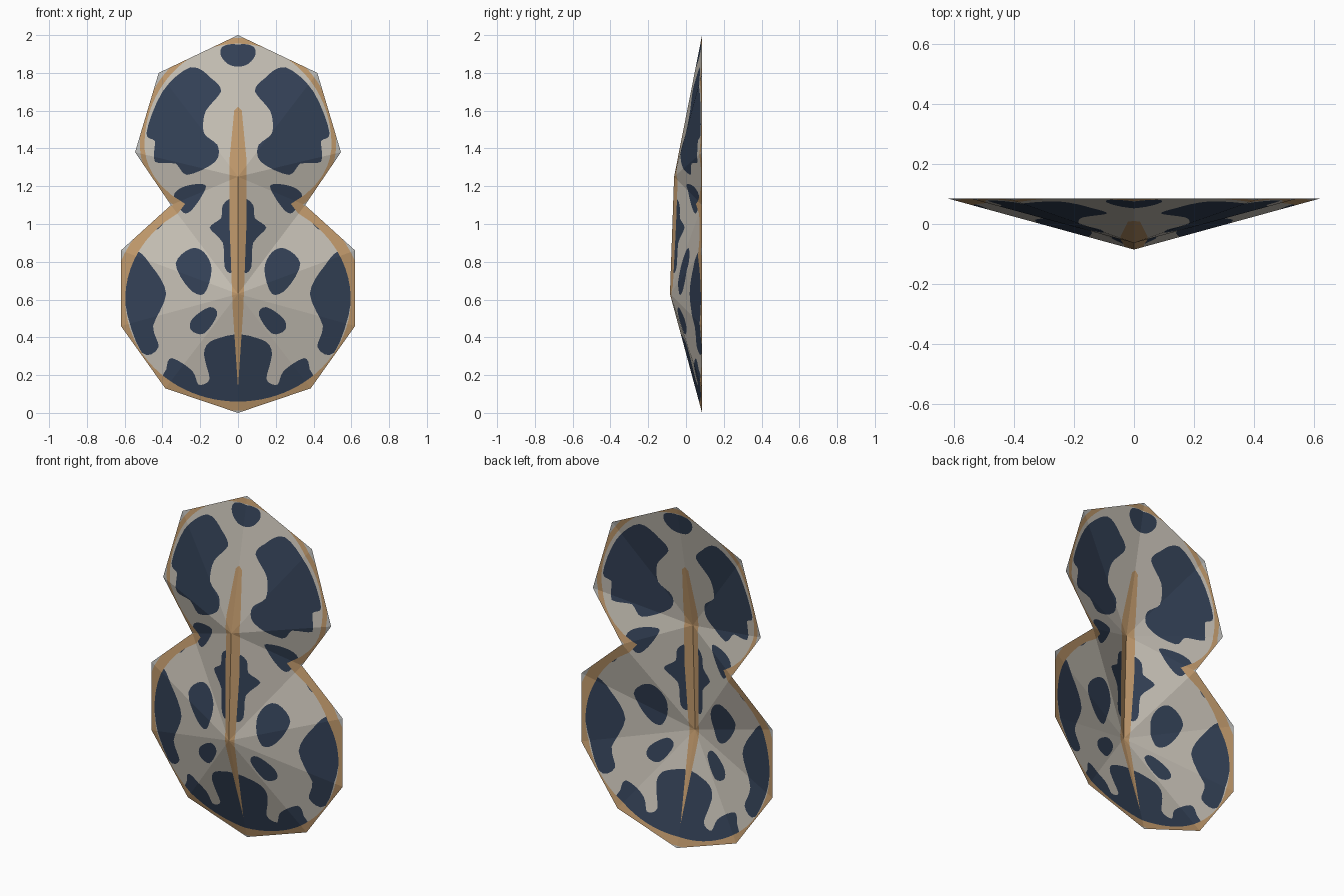
import bpy, bmesh
from math import sqrt, sin, pi
from mathutils import Vector
from mathutils.geometry import delaunay_2d_cdt

if "Cube" in bpy.data.objects:
    bpy.data.objects.remove(bpy.data.objects["Cube"])

BACK = 0.085                      # y of the outline
TOP_RISE, LOW_RISE = 0.148, 0.17  # how far the two hubs stand forward


def pts(*n):
    """Pairs of hundredths -> 2D points (x, z)."""
    return [Vector((a / 100, b / 100)) for a, b in zip(n[::2], n[1::2])]


def rounded(p):
    """Insert a smooth midpoint in every segment of a loop."""
    n = len(p)
    out = []
    for i in range(n):
        mid = (9 * (p[i] + p[(i + 1) % n]) - p[i - 1] - p[(i + 2) % n]) / 16
        out += [p[i], mid]
    return out


def blotch(*n):
    return rounded(rounded(pts(*n)))


def lobes(rx_top, up, down, rx_low, rz_low):
    """Half contour of an egg above an ellipse, sampled from top to bottom."""
    top, low = 1.42, 0.60

    def half(z, c, rx, rz):
        return rx * sqrt(max(0, 1 - ((z - c) / rz) ** 2))
    z_hi, z_lo = top + up, low - rz_low
    path = []
    for i in range(61):
        z = (z_hi + z_lo) / 2 + (z_hi - z_lo) / 2 * sin(pi / 2 - pi * i / 60)
        x = max(half(z, top, rx_top, up if z > top else down), half(z, low, rx_low, rz_low))
        path.append(Vector((x, z)))
    return path


def inside(q, poly):
    hit = False
    for a, b in zip(poly, poly[1:] + poly[:1]):
        if (a.y > q.y) != (b.y > q.y):
            if q.x < a.x + (q.y - a.y) * (b.x - a.x) / (b.y - a.y):
                hit = not hit
    return hit


def cross(a, b, c):
    return (b.x - a.x) * (c.y - a.y) - (b.y - a.y) * (c.x - a.x)


# Right half of the shield: outline and the two raised hubs on the spine
outline = pts(0, 200, 42, 180, 54.5, 138, 35.5, 110, 62, 86, 62, 46, 38.5, 13, 0, 0)
top_hub, low_hub = pts(0, 125, 0, 63)
facets = [(top_hub, outline[i], outline[i + 1]) for i in range(3)]
facets += [(low_hub, outline[i], outline[i + 1]) for i in range(3, 7)]
facets.append((top_hub, outline[3], low_hub))


def surface_y(q):
    """y of the faceted shell at (x, z)."""
    best, y = -9, BACK
    for a, b, c in facets:
        area = cross(a, b, c)
        w = (cross(q, b, c) / area, cross(a, q, c) / area, cross(a, b, q) / area)
        if min(w) > best:
            best = min(w)
            y = BACK - w[0] * (TOP_RISE if a is top_hub else LOW_RISE)
            if c is low_hub:
                y -= w[2] * LOW_RISE
    return y


# Painted areas: outer edge of the rim band, the pale field, the spine stripe
rim = lobes(0.52, 0.565, 0.42, 0.66, 0.588)
field = lobes(0.495, 0.535, 0.38, 0.597, 0.54)
stripe = pts(0, 162, 2, 160, 4.5, 134, 4.5, 100, 2.8, 55, 0, 13)

# Dark blotches, from top to bottom
crown = blotch(-9, 190, 0, 195, 8, 194, 9, 189, 4, 184, -4, 184)
shoulder = blotch(9, 170, 14, 177, 25, 183, 40, 170, 48.5, 148, 44, 144, 44, 133,
                  33, 132, 27, 126, 12, 133, 11, 142, 18, 148, 17, 160)
waist = blotch(18, 121, 28, 120, 34, 115, 29, 106, 24, 108, 18, 117)
speck = blotch(39, 102, 46, 102, 43, 97)
spine = blotch(2, 111, 8, 110, 9, 103, 15, 98, 8, 90, 7, 77, 2, 77)
belly = blotch(25, 87, 18, 85, 14, 76, 18, 63, 26, 66, 33, 79)
bean = blotch(15, 56, 11, 52, 18, 42, 25, 44, 24, 50)
side = blotch(55, 85, 46, 78, 38, 63, 45, 46, 42, 35, 51, 32, 60, 60)
foot = blotch(-12, 39, 12, 39, 18, 31, 15, 18, 21, 15, 24, 22, 35, 29, 38, 23, 38, 12, 0, 0)
spots = [crown, shoulder, waist, speck, spine, belly, bean, side, foot]

# Cut every facet edge and paint boundary into one flat triangulation
verts, edges = [], []


def add_line(p, closed):
    s = len(verts)
    verts.extend(v.copy() for v in p)
    edges.extend((s + i, s + i + 1) for i in range(len(p) - 1))
    if closed:
        edges.append((s + len(p) - 1, s))


for loop in [outline, *facets, *spots]:
    add_line(loop, True)
for path in (rim, field, stripe):
    add_line(path, False)
flat, _, tris, *_ = delaunay_2d_cdt(verts, edges, [], 0, 1e-5)


def paint(q):
    if inside(q, stripe):
        return 2
    if inside(q, field):
        return 1 if any(inside(q, s) for s in spots) else 0
    return 2 if inside(q, rim) else 3


# Lift the triangulation onto the faceted shell and colour it
bm = bmesh.new()
bv = [bm.verts.new((p.x, surface_y(p), p.y)) for p in flat]
for t in tris:
    a, b, c = (flat[i] for i in t)
    mid = (a + b + c) / 3
    if mid.x > 0 and inside(mid, outline) and abs(cross(a, b, c)) > 1e-9:
        face = bm.faces.new([bv[i] for i in t])
        face.material_index = paint(mid)
bmesh.ops.delete(bm, geom=[v for v in bm.verts if not v.link_faces], context='VERTS')
mesh = bpy.data.meshes.new("shield")
bm.to_mesh(mesh)
bm.free()

for name, col in (("pale_silver", (0.57, 0.53, 0.465)), ("dark_navy", (0.034, 0.054, 0.096)),
                  ("tan_bronze", (0.53, 0.32, 0.15)), ("edge_grey", (0.50, 0.50, 0.48))):
    m = bpy.data.materials.new(name)
    m.diffuse_color = (*col, 1)
    m.use_nodes = True
    m.node_tree.nodes["Principled BSDF"].inputs["Base Color"].default_value = m.diffuse_color
    mesh.materials.append(m)

shield = bpy.data.objects.new("shield", mesh)
bpy.context.collection.objects.link(shield)
mirror = shield.modifiers.new("mirror", 'MIRROR')
mirror.merge_threshold = 0.0005
